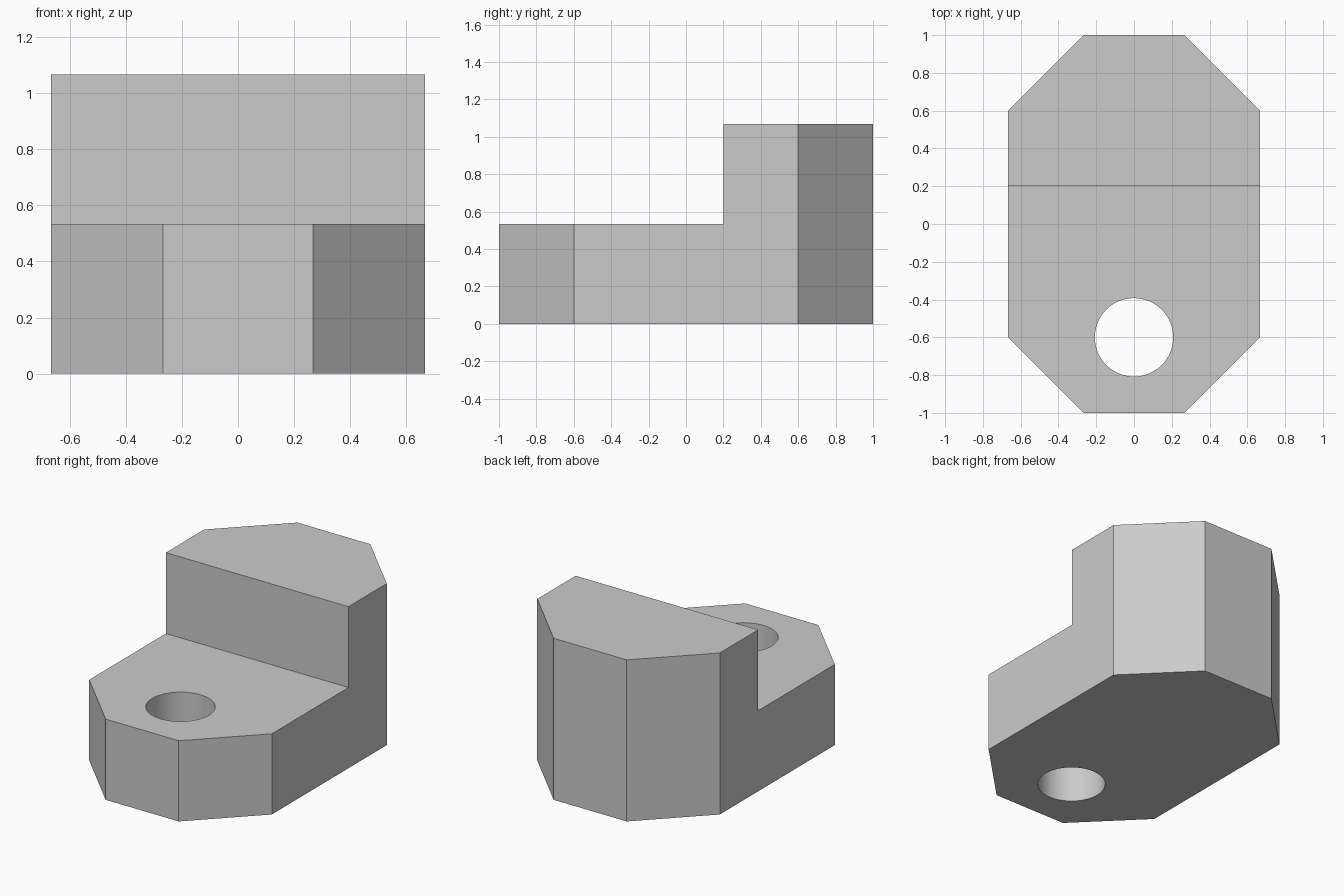
import bpy, bmesh, math

if "Cube" in bpy.data.objects:
    bpy.data.objects.remove(bpy.data.objects["Cube"])

HALF_X, HALF_Y, CHAMFER = 0.667, 1.0, 0.4
TOP, STEP, STEP_Y = 1.067, 0.533, 0.2


def prism(name, outline, z0, z1):
    """Extrude a flat xy outline from z0 to z1."""
    bm = bmesh.new()
    face = bm.faces.new([bm.verts.new((x, y, z0)) for x, y in outline])
    ext = bmesh.ops.extrude_face_region(bm, geom=[face], use_keep_orig=True)
    verts = [g for g in ext["geom"] if isinstance(g, bmesh.types.BMVert)]
    bmesh.ops.translate(bm, verts=verts, vec=(0, 0, z1 - z0))
    bmesh.ops.recalc_face_normals(bm, faces=bm.faces)
    mesh = bpy.data.meshes.new(name)
    bm.to_mesh(mesh)
    bm.free()
    obj = bpy.data.objects.new(name, mesh)
    bpy.context.collection.objects.link(obj)
    return obj


def cut(target, cutter):
    """Subtract the cutter from the target, then discard it."""
    cutter.hide_render = True
    mod = target.modifiers.new("cut", 'BOOLEAN')
    mod.operation, mod.solver, mod.object = 'DIFFERENCE', 'EXACT', cutter
    bpy.context.view_layer.objects.active = target
    bpy.ops.object.modifier_apply(modifier=mod.name)
    bpy.data.objects.remove(cutter)


# Block with four chamfered vertical corners
a, b = HALF_X - CHAMFER, HALF_Y - CHAMFER
block = prism("stepped_block", [
    (a, -HALF_Y), (HALF_X, -b), (HALF_X, b), (a, HALF_Y),
    (-a, HALF_Y), (-HALF_X, b), (-HALF_X, -b), (-a, -HALF_Y)], 0, TOP)

# Front step
cut(block, prism("step_cutter", [(-1, -1.5), (1, -1.5), (1, STEP_Y), (-1, STEP_Y)], STEP, 1.5))

# Vertical through hole in the step
circle = [(0.2075 * math.cos(t), -0.6 + 0.2075 * math.sin(t))
          for t in (2 * math.pi * i / 64 for i in range(64))]
cut(block, prism("hole_cutter", circle, -0.5, 1.5))

# Smooth hole wall, sharp edges elsewhere
bpy.ops.object.select_all(action='DESELECT')
block.select_set(True)
bpy.context.view_layer.objects.active = block
bpy.ops.object.shade_smooth_by_angle(angle=math.radians(30))
